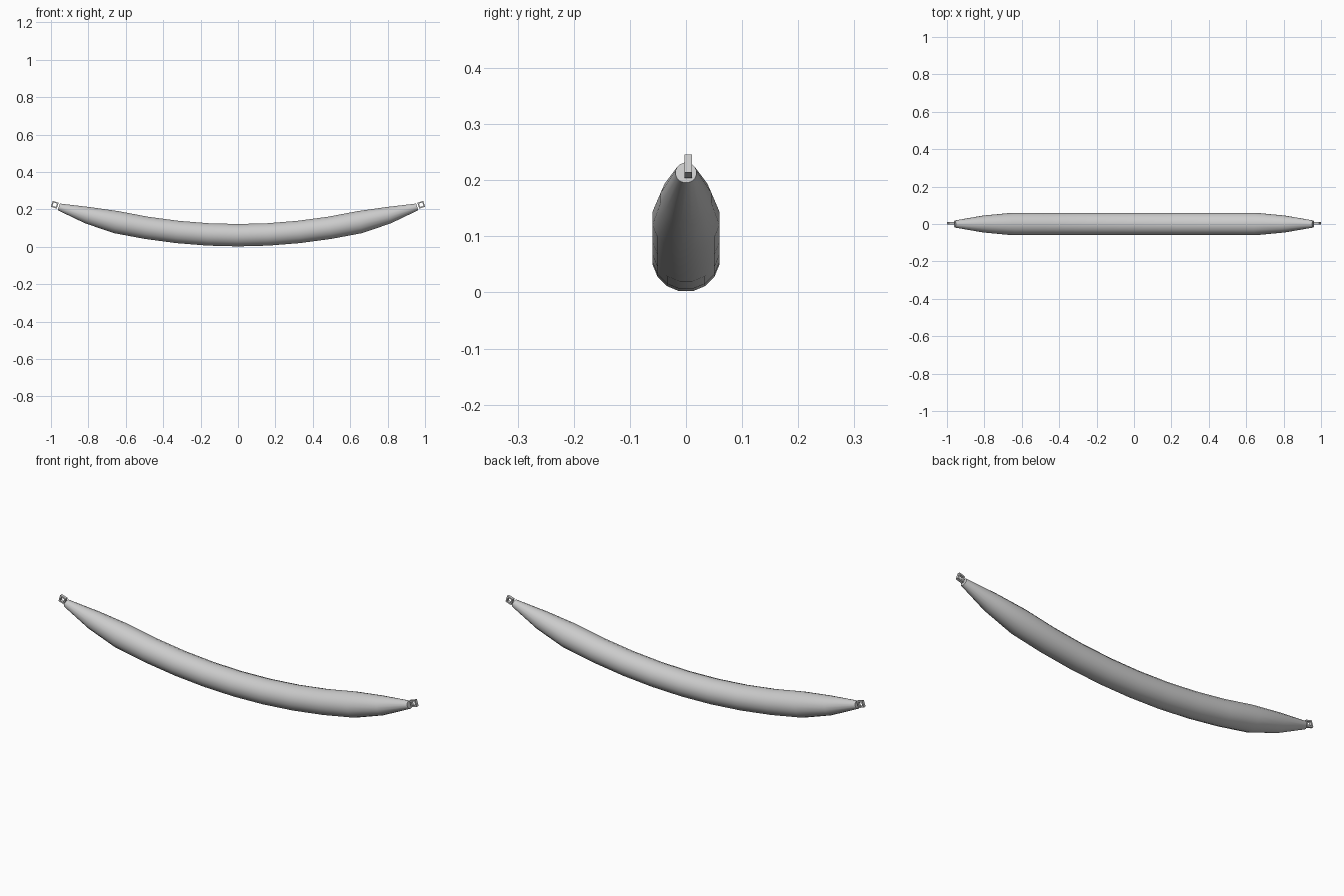
import bpy, bmesh
from math import sin, cos, pi, atan, radians
from mathutils import Matrix, Vector

if "Cube" in bpy.data.objects:
    bpy.data.objects.remove(bpy.data.objects["Cube"])

SIDES = 16


def finish(bm, name, smooth):
    bmesh.ops.recalc_face_normals(bm, faces=bm.faces)
    me = bpy.data.meshes.new(name)
    bm.to_mesh(me)
    bm.free()
    ob = bpy.data.objects.new(name, me)
    bpy.context.collection.objects.link(ob)
    if smooth:
        bpy.context.view_layer.objects.active = ob
        ob.select_set(True)
        bpy.ops.object.shade_smooth_by_angle(angle=radians(35))
        ob.select_set(False)
    return ob


# Curved tapered body: rings swept along a shallow parabola
half = [(0.16, 0.061), (0.325, 0.061), (0.49, 0.061), (0.65, 0.061), (0.805, 0.046), (0.958, 0.019)]
stations = [(-x, r) for x, r in reversed(half)] + [(0, 0.061)] + half
bm = bmesh.new()
rings = []
for x, r in stations:
    tilt = atan(0.33 * x)
    ring = []
    for i in range(SIDES):
        a = 2 * pi * (i + 0.5) / SIDES
        u, v = r * cos(a), r * sin(a)
        ring.append(bm.verts.new((x - v * sin(tilt), u, 0.062 + 0.165 * x * x + v * cos(tilt))))
    rings.append(ring)
for a, b in zip(rings, rings[1:]):
    for i in range(SIDES):
        j = (i + 1) % SIDES
        bm.faces.new((a[i], a[j], b[j], b[i]))
bm.faces.new(rings[0])
bm.faces.new(rings[-1])
finish(bm, "curved_body", True)


# Square eyelets at both tips
def eyelet(name, side):
    bm = bmesh.new()
    loops = []
    for h, y in ((0.0165, -0.003), (0.0165, 0.011), (0.0095, 0.011), (0.0095, -0.003)):
        loops.append([bm.verts.new((sx * h, y, sz * h)) for sx, sz in ((-1, -1), (1, -1), (1, 1), (-1, 1))])
    for k in range(4):
        a, b = loops[k], loops[(k + 1) % 4]
        for i in range(4):
            j = (i + 1) % 4
            bm.faces.new((a[i], a[j], b[j], b[i]))
    m = Matrix.Translation(Vector((side * 0.9795, 0, 0.225))) @ Matrix.Rotation(-side * radians(17.5), 4, 'Y')
    bm.transform(m)
    finish(bm, name, False)


eyelet("right_eyelet", 1)
eyelet("left_eyelet", -1)
